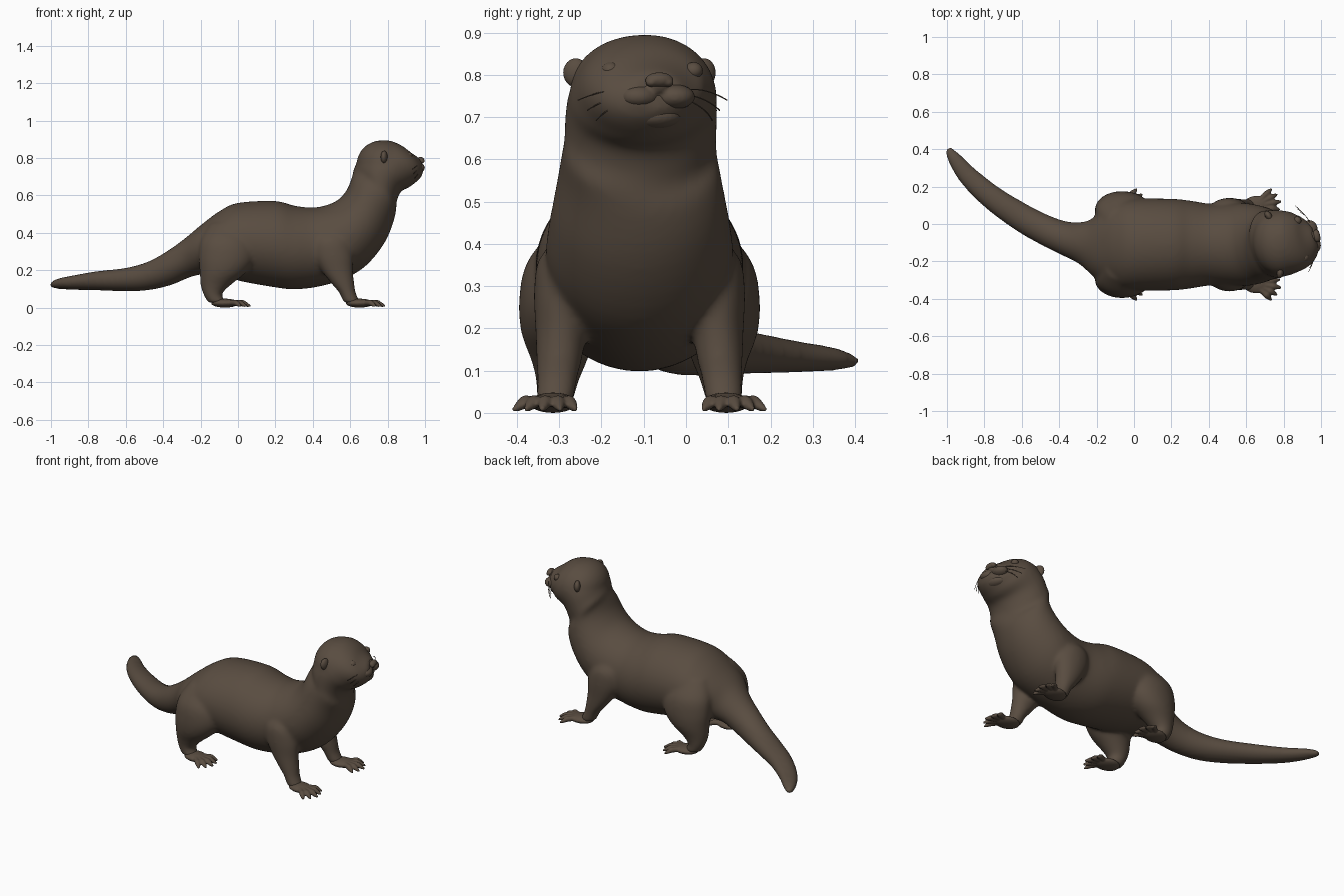
import bpy, bmesh
from math import sin, cos, pi, radians
from mathutils import Vector, Matrix

if "Cube" in bpy.data.objects:
    bpy.data.objects.remove(bpy.data.objects["Cube"], do_unlink=True)

MID = -0.11          # y of the body's centre plane
HEAD = Vector((0.77, -0.105, 0))
YAW = 0.2            # the head turns a little to its left

fur = bpy.data.materials.new("dark_brown_fur")
fur.use_nodes = True
colour = (0.1, 0.073, 0.052, 1)
fur.diffuse_color = colour
bsdf = fur.node_tree.nodes["Principled BSDF"]
bsdf.inputs["Base Color"].default_value = colour
bsdf.inputs["Roughness"].default_value = 0.8


def spline(rows, steps=4):
    """Smooth interpolation through rows of numbers."""
    out = []
    for i in range(len(rows) - 1):
        a, b, c, d = (rows[max(i - 1, 0)], rows[i], rows[i + 1],
                      rows[min(i + 2, len(rows) - 1)])
        for k in range(steps):
            t = k / steps
            out.append([q + 0.5 * t * (r - p + t * (2 * p - 5 * q + 4 * r - s
                        + t * (3 * (q - r) + s - p)))
                        for p, q, r, s in zip(a, b, c, d)])
    return out + [list(rows[-1])]


def loft(bm, rings, sides=32):
    """Closed skin over elliptical rings (centre, half axis, half axis)."""
    loops = []
    for centre, u, v in rings:
        angles = [2 * pi * k / sides for k in range(sides)]
        loops.append([bm.verts.new(centre + u * cos(a) + v * sin(a)) for a in angles])
    for lo, hi in zip(loops, loops[1:]):
        for k in range(sides):
            j = (k + 1) % sides
            bm.faces.new((lo[k], lo[j], hi[j], hi[k]))
    bm.faces.new(loops[0][::-1])
    bm.faces.new(loops[-1])


def ball(bm, centre, radii, turn=0.0, detail=24):
    matrix = (Matrix.Translation(centre) @ Matrix.Rotation(turn, 4, "Z")
              @ Matrix.Diagonal((*radii, 1)))
    bmesh.ops.create_uvsphere(bm, u_segments=detail, v_segments=detail // 2,
                              radius=1, matrix=matrix)


def finish(name, bm, voxel=0, relax=0):
    """Turn a bmesh into a smooth object, optionally fused into one skin."""
    bmesh.ops.recalc_face_normals(bm, faces=bm.faces)
    for f in bm.faces:
        f.smooth = True
    mesh = bpy.data.meshes.new(name)
    bm.to_mesh(mesh)
    bm.free()
    mesh.materials.append(fur)
    obj = bpy.data.objects.new(name, mesh)
    bpy.context.collection.objects.link(obj)
    if voxel:
        fuse = obj.modifiers.new("Fuse", "REMESH")
        fuse.mode = "VOXEL"
        fuse.voxel_size = voxel
        fuse.use_smooth_shade = True
        soften = obj.modifiers.new("Soften", "SMOOTH")
        soften.factor = 0.5
        soften.iterations = relax
    return obj


def on_head(forward, left, z):
    return HEAD + Vector((forward * cos(YAW) - left * sin(YAW),
                          forward * sin(YAW) + left * cos(YAW), z))


# Body from tail tip to muzzle: back x, z; belly x, z; centre y; half width
SPINE = [
    (-.995, .135, -.995, .107, .405, .018), (-.96, .155, -.96, .10, .35, .038),
    (-.88, .172, -.88, .095, .25, .055), (-.75, .195, -.75, .092, .135, .066),
    (-.6, .212, -.6, .088, .035, .075), (-.48, .245, -.48, .093, -.03, .08),
    (-.38, .3, -.36, .12, -.075, .09), (-.28, .372, -.25, .165, -.1, .12),
    (-.2, .44, -.16, .18, MID, .19), (-.1, .515, -.06, .165, MID, .235),
    (0, .56, .02, .14, MID, .245), (.2, .57, .2, .108, MID, .245),
    (.3, .545, .3, .098, MID, .235), (.4, .535, .42, .11, MID, .218),
    (.48, .55, .56, .15, MID, .22), (.54, .58, .68, .22, MID, .22),
    (.585, .635, .78, .34, MID, .205), (.61, .7, .835, .47, MID, .188),
    (.63, .76, .845, .56, -.108, .182), (.66, .82, .87, .62, -.105, .18),
    (.72, .878, .91, .64, -.1, .172), (.79, .896, .94, .662, -.095, .155),
    (.86, .873, .965, .685, -.085, .13), (.91, .835, .975, .7, -.077, .1),
    (.96, .805, .983, .72, -.068, .06),
]

# Legs from hip to ankle: x, offset from centre plane, z, half length, half width
FRONT_LEG = [
    (.5, .14, .42, .06, .05), (.5, .165, .36, .1, .075), (.51, .18, .28, .105, .07),
    (.53, .185, .2, .085, .062), (.56, .19, .13, .062, .055),
    (.585, .195, .08, .045, .048), (.61, .2, .025, .045, .045),
]
HIND_LEG = [
    (-.07, .12, .45, .08, .07), (-.06, .165, .36, .14, .1), (-.06, .185, .27, .15, .1),
    (-.08, .19, .19, .125, .09), (-.12, .19, .12, .08, .065),
    (-.135, .195, .07, .05, .05), (-.11, .2, .025, .05, .045),
]

# Fused body, cranium and legs
bm = bmesh.new()
rows = spline(SPINE)
centres = [Vector(((r[0] + r[2]) / 2, r[4], (r[1] + r[3]) / 2)) for r in rows]
rings = []
for i, r in enumerate(rows):
    ahead = centres[min(i + 1, len(rows) - 1)] - centres[max(i - 1, 0)]
    across = Vector((-ahead.y, ahead.x, 0)).normalized() * r[5]
    rings.append((centres[i], across, Vector((r[0] - r[2], 0, r[1] - r[3])) / 2))
loft(bm, rings, 48)
ball(bm, HEAD + Vector((0, 0, .765)), (.135, .17, .13), YAW, 32)
for side in (-1, 1):
    for leg in (FRONT_LEG, HIND_LEG):
        loft(bm, [(Vector((x, MID + side * off, z)), Vector((rx, 0, 0)), Vector((0, ry, 0)))
                  for x, off, z, rx, ry in spline(leg)])
finish("body", bm, 0.01, 14)

# Paws with five fanned, clawed toes
for side, hand in ((-1, "right"), (1, "left")):
    for x, place in ((.64, "front"), (-.08, "hind")):
        bm = bmesh.new()
        heel = Vector((x, MID + side * .205, 0))
        ball(bm, heel + Vector((.01, 0, .024)), (.075, .056, .024), side * .15)
        for k in range(-2, 3):
            angle = side * radians(10) + radians(17) * k
            along = Vector((cos(angle), sin(angle), 0))
            across = Vector((-along.y, along.x, 0))
            reach = .152 - .008 * abs(k)
            toe = [(.2, .03, .015), (.55, .026, .015), (.72, .025, .016),
                   (.86, .016, .012), (1, .008, .004)]
            loft(bm, [(heel + along * reach * t + Vector((0, 0, z)), across * r,
                       Vector((0, 0, r))) for t, z, r in spline(toe)], 16)
        finish(f"{place}_{hand}_paw", bm, 0.005, 3)

# Muzzle: upper lip pads over a lower jaw, which leaves the mouth crease
bm = bmesh.new()
ball(bm, on_head(.165, 0, .702), (.042, .062, .03), YAW)
for side in (-1, 1):
    ball(bm, on_head(.178, side * .042, .748), (.046, .05, .03), YAW - side * .3)
ball(bm, on_head(.18, 0, .775), (.04, .035, .03), YAW)
finish("muzzle", bm, 0.005, 3)

# Nose with two nostril lobes
bm = bmesh.new()
ball(bm, on_head(.21, 0, .788), (.02, .034, .018), YAW)
for side in (-1, 1):
    ball(bm, on_head(.214, side * .02, .782), (.014, .014, .011), YAW)
finish("nose", bm, 0.004, 3)

# Ears, eyes and whiskers
for side, hand in ((-1, "right"), (1, "left")):
    bm = bmesh.new()
    ball(bm, on_head(-.02, side * .155, .805), (.018, .03, .034), YAW + side * .35)
    finish(f"{hand}_ear", bm)
    bm = bmesh.new()
    ball(bm, on_head(.125, side * .1, .81), (.022, .022, .02), YAW)
    finish(f"{hand}_eye", bm)
    for n in range(3):
        curve = bpy.data.curves.new(f"{hand}_whisker", "CURVE")
        curve.dimensions = "3D"
        curve.bevel_depth = .0015
        curve.bevel_resolution = 1
        line = curve.splines.new("NURBS")
        line.points.add(2)
        drop = .012 * n
        path = [(.19, .07, .765 - drop), (.18, .12, .77 - 2 * drop),
                (.13 + .01 * n, .18 - .02 * n, .74 - 2 * drop)]
        for point, (f, l, z) in zip(line.points, path):
            point.co = (*on_head(f, side * l, z), 1)
        line.order_u = 3
        line.use_endpoint_u = True
        curve.materials.append(fur)
        whisker = bpy.data.objects.new(f"{hand}_whisker", curve)
        bpy.context.collection.objects.link(whisker)
